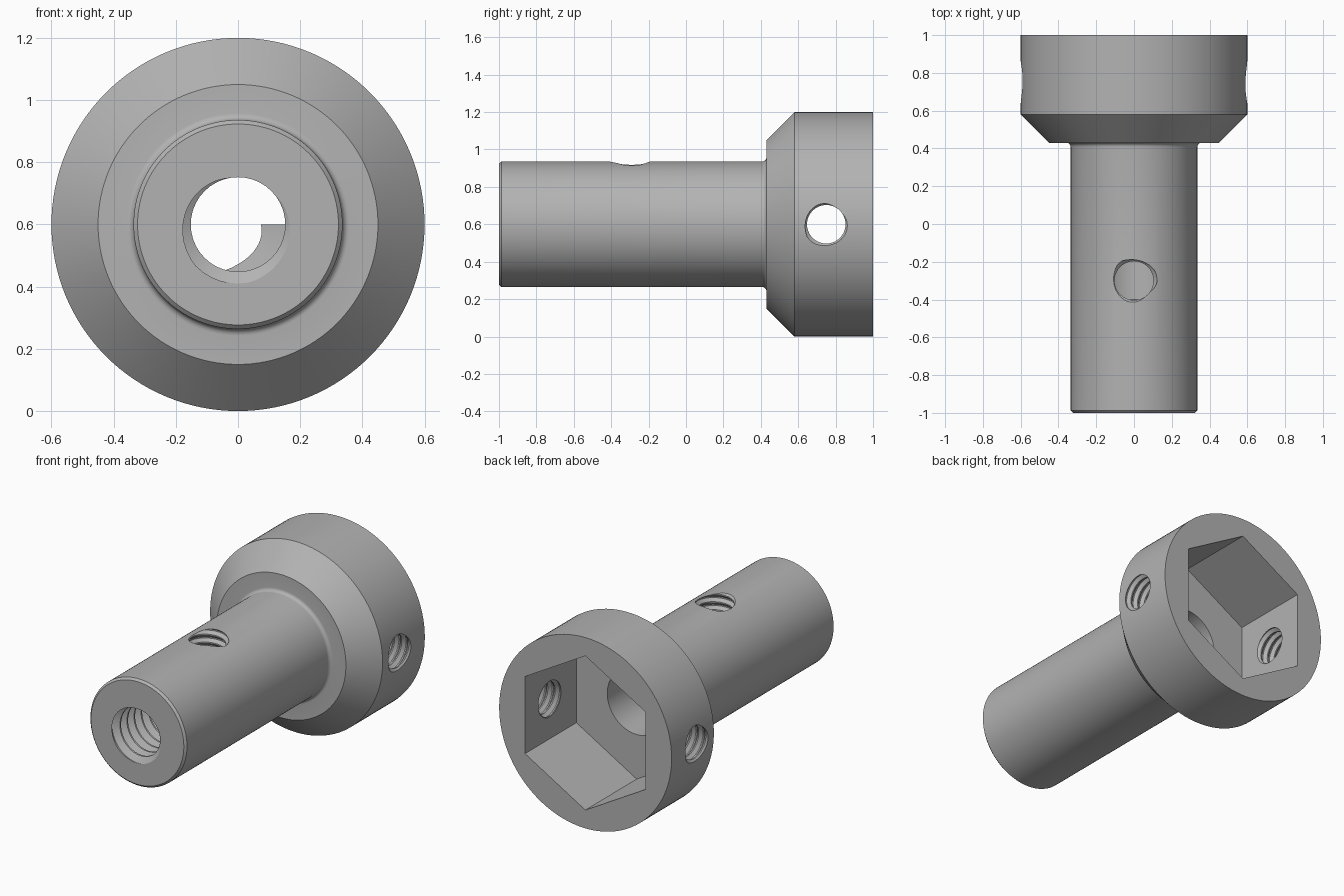
import bpy
import bmesh
import math
from mathutils import Matrix

cube = bpy.data.objects.get("Cube")
if cube:
    bpy.data.objects.remove(cube, do_unlink=True)

AXIS_Z = 0.6
INTO_BACK = Matrix.Rotation(-math.pi / 2, 4, 'X')   # local z -> +y
INTO_LEFT = Matrix.Rotation(-math.pi / 2, 4, 'Y')   # local z -> -x
DOWNWARD = Matrix.Rotation(math.pi, 4, 'X')         # local z -> -z


def finish(bm, name, matrix):
    bmesh.ops.recalc_face_normals(bm, faces=bm.faces)
    bmesh.ops.transform(bm, matrix=matrix, verts=bm.verts)
    mesh = bpy.data.meshes.new(name)
    bm.to_mesh(mesh)
    bm.free()
    obj = bpy.data.objects.new(name, mesh)
    bpy.context.collection.objects.link(obj)
    return obj


def place(x, y, z, turn):
    return Matrix.Translation((x, y, z)) @ turn


def lathe(name, profile, sides, matrix, phase=0.0):
    """Closed solid of revolution from (radius, height) points."""
    bm = bmesh.new()
    rings = []
    for r, h in profile:
        angles = [2 * math.pi * (k + phase) / sides for k in range(sides)]
        rings.append([bm.verts.new((r * math.cos(a), r * math.sin(a), h)) for a in angles])
    for low, high in zip(rings, rings[1:]):
        for k in range(sides):
            n = (k + 1) % sides
            bm.faces.new((low[k], low[n], high[n], high[k]))
    bm.faces.new(rings[0])
    bm.faces.new(rings[-1])
    return finish(bm, name, matrix)


def thread(name, minor, major, pitch, length, phase, matrix, sides=40):
    """Closed screw-shaped solid whose vertices follow the helix."""
    wave = [(-0.08, major), (0.08, major), (0.42, minor), (0.58, minor)]
    steps = len(wave)
    bm = bmesh.new()
    grid = []
    for turn in range(-3, round(length / pitch)):
        for offset, r in wave:
            row = []
            for j in range(sides + 1):
                a = 2 * math.pi * j / sides
                h = pitch * (turn + offset + phase + j / sides)
                row.append((r * math.cos(a), r * math.sin(a), h))
            grid.append(row)
    verts = [[bm.verts.new(p) for p in row[:-1]] for row in grid]
    # the end of each turn joins the start of the next
    for i in range(len(verts) - steps):
        verts[i].append(verts[i + steps][0])
    for i in range(len(verts) - steps - 1):
        for j in range(sides):
            bm.faces.new((verts[i][j], verts[i][j + 1], verts[i + 1][j + 1], verts[i + 1][j]))
    bmesh.ops.delete(bm, geom=[v for v in bm.verts if not v.link_faces], context='VERTS')
    open_edges = [e for e in bm.edges if e.is_boundary]
    caps = bmesh.ops.holes_fill(bm, edges=open_edges, sides=0)["faces"]
    bmesh.ops.poke(bm, faces=caps)
    return finish(bm, name, matrix)


# Shaft, filleted neck, conical shoulder and head, in one turned profile
FILLET = 0.022
SHAFT_R = 0.336
NECK_Y = 0.43
profile = [(0.323, -1.0), (SHAFT_R, -0.987)]
for k in range(7):
    a = math.pi / 2 * k / 6
    profile.append((SHAFT_R + FILLET * (1 - math.cos(a)), NECK_Y - FILLET * (1 - math.sin(a))))
profile += [(0.45, NECK_Y), (0.6, 0.58), (0.6, 1.0)]
body = lathe("socket_adapter", profile, 128, place(0, 0, AXIS_Z, INTO_BACK))

# Hexagonal socket, smooth bore and threaded holes
cutters = [
    lathe("hex_socket_cutter", [(0.485, 0.49), (0.485, 1.1)], 6,
          place(0, 0, AXIS_Z, INTO_BACK), 0.5),
    lathe("bore_cutter", [(0.205, -0.4), (0.205, 0.55)], 64,
          place(0, 0, AXIS_Z, INTO_BACK)),
    thread("front_thread_cutter", 0.152, 0.19, 0.07, 0.68, -0.3,
           place(0, -1, AXIS_Z, INTO_BACK)),
    thread("side_thread_cutter", 0.103, 0.122, 0.05, 1.4, -0.5,
           place(0.6, 0.75, AXIS_Z, INTO_LEFT)),
    thread("top_thread_cutter", 0.103, 0.122, 0.05, 0.35, -0.47,
           place(0, -0.3, AXIS_Z + SHAFT_R, DOWNWARD)),
]

bpy.ops.object.select_all(action='DESELECT')
body.select_set(True)
bpy.context.view_layer.objects.active = body
for cutter in cutters:
    cutter.hide_render = True
    mod = body.modifiers.new(cutter.name, 'BOOLEAN')
    mod.operation = 'DIFFERENCE'
    mod.solver = 'EXACT'
    mod.object = cutter
    bpy.ops.object.modifier_apply(modifier=mod.name)
    bpy.data.objects.remove(cutter, do_unlink=True)

# Plain grey metal
steel = bpy.data.materials.new("grey_steel")
steel.use_nodes = True
color = (0.45, 0.45, 0.45, 1)
steel.diffuse_color = color
steel.node_tree.nodes["Principled BSDF"].inputs["Base Color"].default_value = color
body.data.materials.clear()
body.data.materials.append(steel)

bpy.ops.object.shade_smooth_by_angle(angle=math.radians(25))
